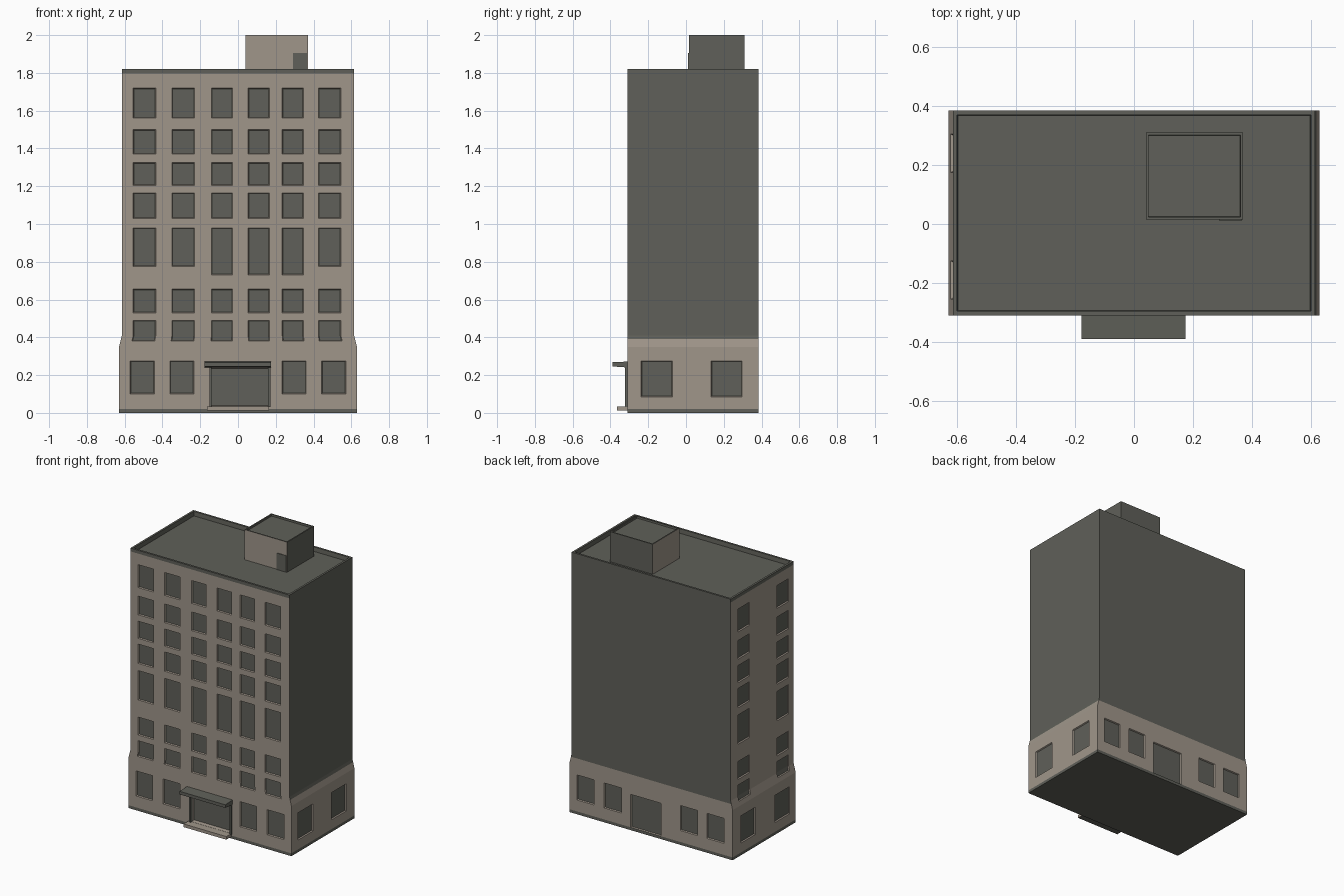
import bpy, bmesh
from mathutils import Vector

if "Cube" in bpy.data.objects:
    bpy.data.objects.remove(bpy.data.objects["Cube"])


def material(name, rgb):
    m = bpy.data.materials.new(name)
    m.diffuse_color = (*rgb, 1)
    m.use_nodes = True
    m.node_tree.nodes["Principled BSDF"].inputs["Base Color"].default_value = m.diffuse_color
    return m


STONE, DARK = 0, 1
MATS = [material("warm stone", (0.35, 0.305, 0.255)),
        material("dark grey", (0.115, 0.117, 0.10))]

W, FRONT, BACK, TOP = 0.615, -0.31, 0.385, 1.82
BASE_TOP = 0.39


def finish(bm, name):
    mesh = bpy.data.meshes.new(name)
    bm.to_mesh(mesh)
    bm.free()
    for m in MATS:
        mesh.materials.append(m)
    ob = bpy.data.objects.new(name, mesh)
    bpy.context.collection.objects.link(ob)
    return ob


def box(name, lo, hi, rule):
    """Box whose face colours come from rule(normal)."""
    bm = bmesh.new()
    bmesh.ops.create_cube(bm, size=1)
    for v in bm.verts:
        v.co = Vector([(a + b) / 2 + c * (b - a) for a, b, c in zip(lo, hi, v.co)])
    bm.normal_update()
    for f in bm.faces:
        f.material_index = rule(f.normal)
    return bm, name


def half_width(z):
    """Half width of the block: the ground floor flares out slightly."""
    return W + 0.015 * min(1, max(0, (0.41 - z) / 0.06))


def wall(bm, place, u0, u1, openings, dark_above):
    """Grid wall cut at the openings (u0, u1, z0, z1, depth), which are sunk in."""
    us = sorted({u0, u1, *(o[0] for o in openings), *(o[1] for o in openings)})
    zs = sorted({0, 0.02, 0.35, BASE_TOP, 0.41, 1.797, TOP,
                 *(o[2] for o in openings), *(o[3] for o in openings)})
    grid = [[bm.verts.new(place(u, z)) for u in us] for z in zs]
    sunk = {}
    for j in range(len(zs) - 1):
        for i in range(len(us) - 1):
            f = bm.faces.new((grid[j][i], grid[j][i + 1],
                              grid[j + 1][i + 1], grid[j + 1][i]))
            u, z = (us[i] + us[i + 1]) / 2, (zs[j] + zs[j + 1]) / 2
            f.material_index = DARK if z > dark_above or z < 0.02 else STONE
            for o in openings:
                if o[0] < u < o[1] and o[2] < z < o[3]:
                    sunk.setdefault(o[4], []).append(f)
                    f.material_index = DARK
    bm.normal_update()
    for depth, faces in sunk.items():
        rim = bmesh.ops.inset_region(bm, faces=faces, thickness=0.004, depth=-depth,
                                     use_boundary=True, use_even_offset=True)["faces"]
        for f in rim:
            f.material_index = STONE


def windows(columns, width, rows):
    return [(c - width / 2, c + width / 2, z0, z1, 0.008)
            for c in columns for z0, z1 in rows]


ROWS = [(1.56, 1.72), (1.37, 1.50), (1.205, 1.325), (1.03, 1.165),
        (0.775, 0.98), (0.53, 0.655), (0.38, 0.49)]
GROUND = [(0.10, 0.275)]

bm = bmesh.new()
# front: six window columns, taller fifth row in the middle, entrance recess
front = windows([-0.495, -0.29, 0.485], 0.12, ROWS)
front += windows([-0.085, 0.11, 0.29], 0.112, ROWS[:4] + [(0.73, 0.98)] + ROWS[5:])
front += windows([-0.495, -0.29, 0.29, 0.495], 0.125, GROUND)
front += [(-0.14, 0.16, 0.035, 0.24, 0.025)]
wall(bm, lambda u, z: (u * half_width(z) / W, FRONT, z), -W, W, front, 1.797)
# right: windows only in the ground floor
wall(bm, lambda u, z: (half_width(z), u, z), FRONT, BACK,
     windows([-0.155, 0.215], 0.165, [(0.085, 0.275)]), BASE_TOP)
# left: two full window columns
wall(bm, lambda u, z: (-half_width(z), -u, z), -BACK, -FRONT,
     windows([-0.24, 0.19], 0.13, ROWS) +
     windows([-0.215, 0.165], 0.16, [(0.085, 0.275)]), 1.797)
# back: windows and a service door in the ground floor
wall(bm, lambda u, z: (-u * half_width(z) / W, BACK, z), -W, W,
     windows([-0.495, -0.29, 0.285, 0.485], 0.13, GROUND) +
     [(-0.155, 0.075, 0.02, 0.25, 0.008)], BASE_TOP)
# sunken roof with parapet, and underside
corners = [(-1, FRONT), (1, FRONT), (1, BACK), (-1, BACK)]
roof = bm.faces.new([bm.verts.new((s * W, y, TOP)) for s, y in corners])
under = bm.faces.new([bm.verts.new((s * half_width(0), y, 0)) for s, y in corners[::-1]])
roof.material_index = under.material_index = DARK
bm.normal_update()
bmesh.ops.inset_region(bm, faces=[roof], thickness=0.02, use_boundary=True)
bmesh.ops.inset_region(bm, faces=[roof], thickness=0.004, depth=-0.03, use_boundary=True)
bmesh.ops.remove_doubles(bm, verts=bm.verts, dist=0.0005)
finish(bm, "building_block")

# rooftop plant room with a shallow rim, stone on front and left
bm, name = box("plant_room", (0.04, 0.015, 1.785), (0.37, 0.31, 2.0),
               lambda n: STONE if n.y < -0.5 or n.x < -0.5 else DARK)
top = [f for f in bm.faces if f.normal.z > 0.5]
bmesh.ops.inset_region(bm, faces=top, thickness=0.012, use_boundary=True)
bmesh.ops.inset_region(bm, faces=top, thickness=0.002, depth=-0.012, use_boundary=True)
finish(bm, name)

# small door on the plant room
finish(*box("plant_room_door", (0.29, 0.011, 1.79), (0.365, 0.016, 1.905),
            lambda n: DARK))

# entrance canopy, thinner towards its outer edge
bm, name = box("entrance_canopy", (-0.178, -0.39, 0.24), (0.175, FRONT + 0.005, 0.272),
               lambda n: DARK)
for v in bm.verts:
    if v.co.y < -0.35:
        v.co.z += 0.006 if v.co.z < 0.25 else -0.004
finish(bm, name)

# entrance step
finish(*box("entrance_step", (-0.165, -0.365, 0.012), (0.165, FRONT + 0.005, 0.034),
            lambda n: STONE if n.z > -0.5 else DARK))

# door posts either side of the entrance
for side, x in (("left", -0.152), ("right", 0.16)):
    finish(*box(f"{side}_door_post", (x, -0.322, 0.03), (x + 0.012, FRONT + 0.005, 0.245),
                lambda n: DARK))
